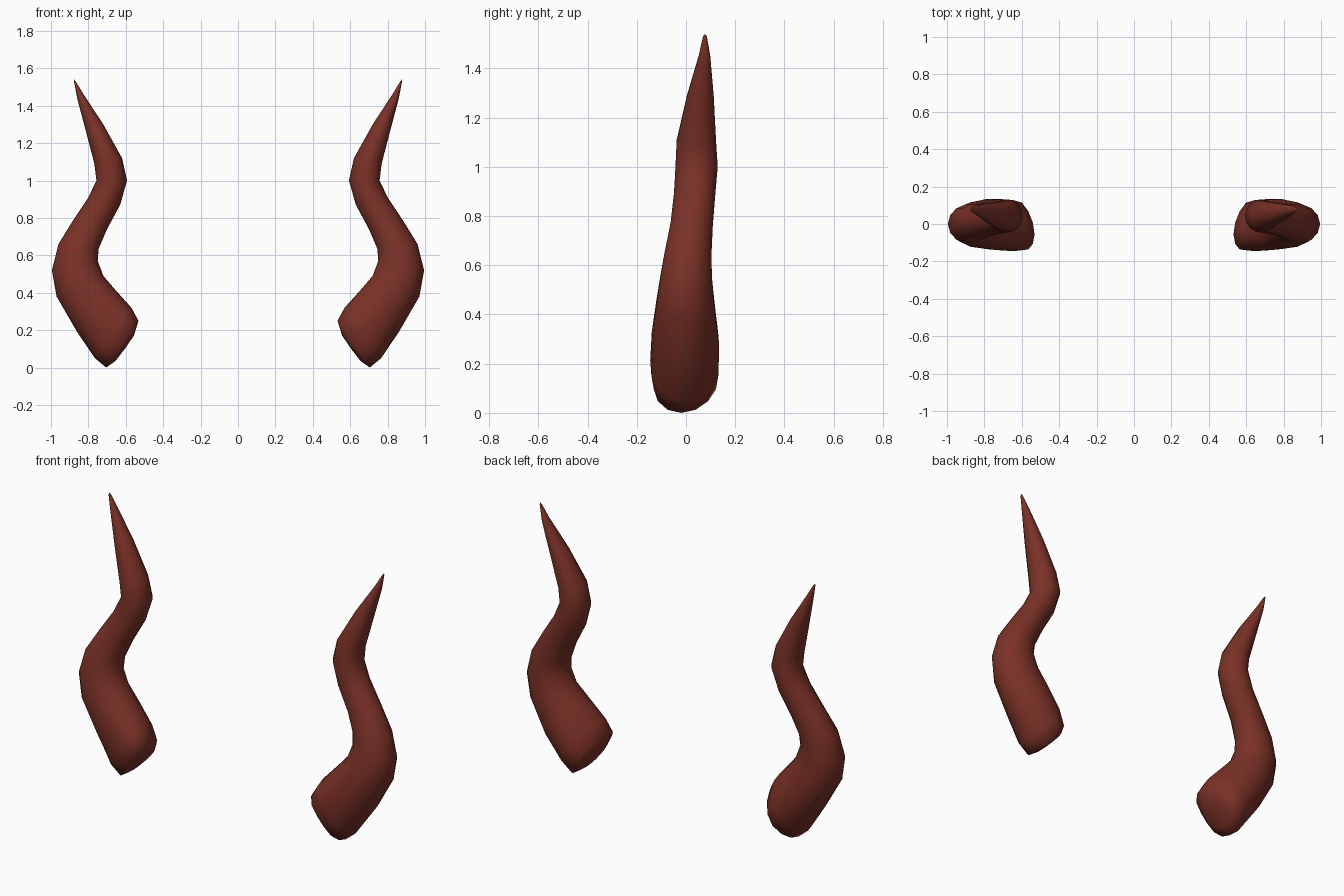
import bpy, bmesh, math

mat = bpy.data.materials.new("horn red brown")
mat.diffuse_color = (0.195, 0.031, 0.02, 1)

# Horn sections: inner x, inner z, outer x, outer z, centre y, half depth, inner-edge y shift
RINGS = [
    (0.557, 0.17, 0.655, 0.035, 0.00, 0.095, -0.03),
    (0.532, 0.25, 0.705, 0.00, 0.00, 0.130, -0.055),
    (0.57, 0.32, 0.765, 0.05, 0.00, 0.140, -0.04),
    (0.66, 0.42, 0.86, 0.19, 0.00, 0.138, -0.02),
    (0.72, 0.49, 0.97, 0.38, -0.003, 0.122, 0),
    (0.75, 0.57, 0.995, 0.52, 0.00, 0.108, 0),
    (0.745, 0.635, 0.96, 0.66, 0.008, 0.098, 0),
    (0.70, 0.74, 0.88, 0.79, 0.023, 0.088, 0),
    (0.63, 0.87, 0.80, 0.91, 0.035, 0.086, 0),
    (0.593, 1.00, 0.757, 1.00, 0.043, 0.088, 0),
    (0.62, 1.12, 0.768, 1.09, 0.042, 0.082, 0),
    (0.72, 1.30, 0.815, 1.27, 0.058, 0.056, 0),
    (0.825, 1.46, 0.86, 1.44, 0.075, 0.024, 0),
    (0.868, 1.53, 0.877, 1.53, 0.077, 0.008, 0),
]
SIDES = 14


def make_horn(name, side):
    bm = bmesh.new()
    rings = []
    for xi, zi, xo, zo, cy, ry, skew in RINGS:
        ring = []
        for k in range(SIDES):
            a = 2 * math.pi * k / SIDES
            c = math.cos(a)
            t = (1 + c) / 2
            x = xi + (xo - xi) * t
            z = zi + (zo - zi) * t
            y = cy + ry * math.sin(a) + skew * max(0, -c) - 0.02 * max(0, c) * (zo < 0.1)
            ring.append(bm.verts.new((side * x, y, z)))
        rings.append(ring)
    for a, b in zip(rings, rings[1:]):
        for k in range(SIDES):
            n = (k + 1) % SIDES
            bm.faces.new((a[k], a[n], b[n], b[k]))
    # Closed base and pointed tip
    base = bm.verts.new((side * 0.605, 0, 0.1))
    tip = bm.verts.new((side * 0.876, 0.077, 1.54))
    for k in range(SIDES):
        n = (k + 1) % SIDES
        bm.faces.new((base, rings[0][n], rings[0][k]))
        bm.faces.new((tip, rings[-1][k], rings[-1][n]))
    bmesh.ops.recalc_face_normals(bm, faces=bm.faces)
    for f in bm.faces:
        f.smooth = True
    me = bpy.data.meshes.new(name)
    bm.to_mesh(me)
    bm.free()
    me.materials.append(mat)
    ob = bpy.data.objects.new(name, me)
    bpy.context.collection.objects.link(ob)


make_horn("right_horn", 1)
make_horn("left_horn", -1)
